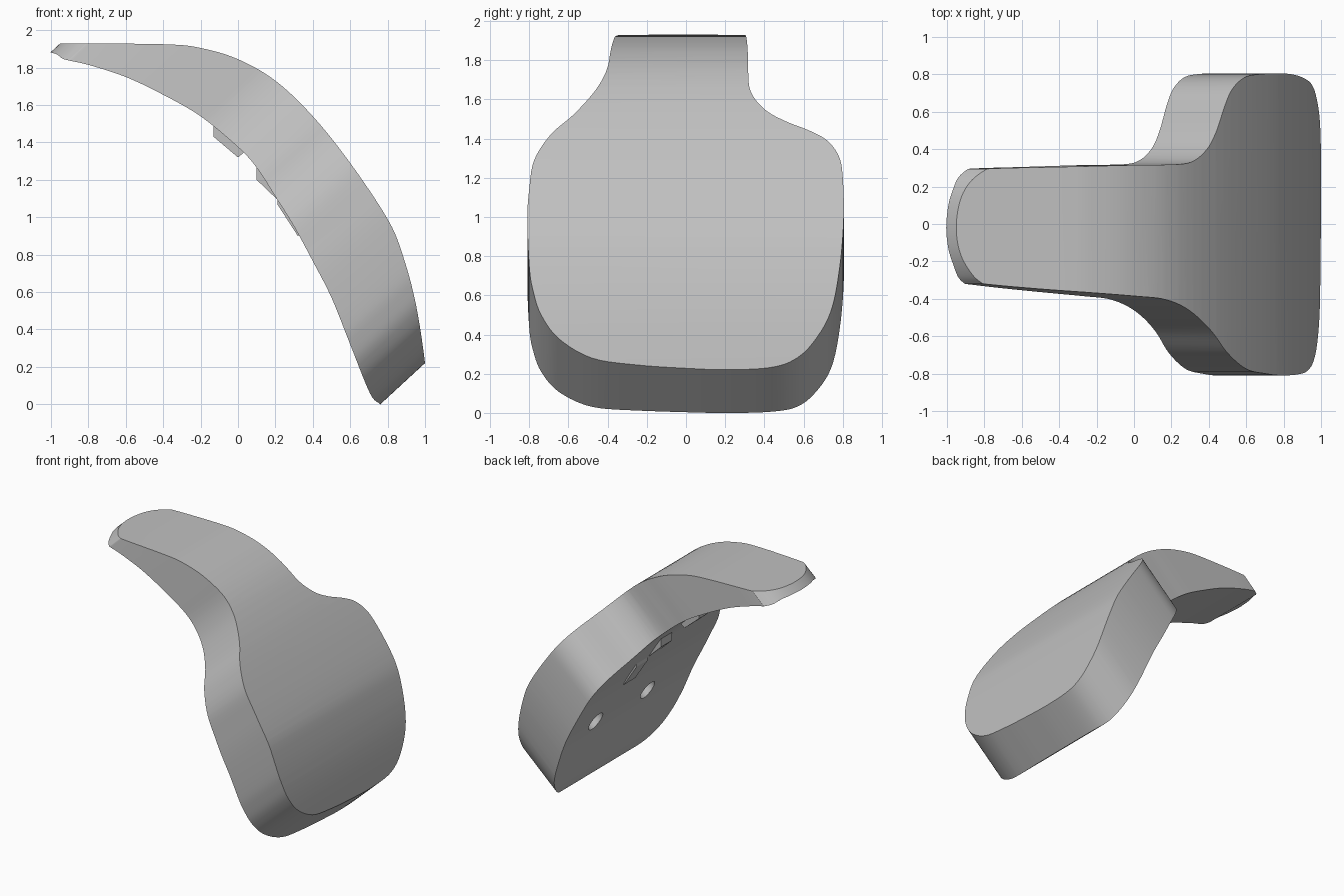
import bpy, bmesh, math
from mathutils import Vector

if "Cube" in bpy.data.objects:
    bpy.data.objects.remove(bpy.data.objects["Cube"])

# Directions: D runs through the plate thickness, E runs along the plate
D = Vector((0.735, 0, 0.678))
E = Vector((0.678, 0, -0.735))
Y = Vector((0, 1, 0))

grey = bpy.data.materials.new("light grey")
grey.diffuse_color = (0.53, 0.53, 0.53, 1)
grey.use_nodes = True
grey.node_tree.nodes["Principled BSDF"].inputs["Base Color"].default_value = grey.diffuse_color


def spline(pts, closed, n=5):
    """Catmull-Rom curve through 2D points."""
    out, m = [], len(pts)
    for i in range(m if closed else m - 1):
        if closed:
            p = [Vector(pts[(i + k) % m]) for k in (-1, 0, 1, 2)]
        else:
            p = [Vector(pts[min(max(i + k, 0), m - 1)]) for k in (-1, 0, 1, 2)]
        for j in range(n):
            t = j / n
            out.append(0.5 * (2 * p[1] + (p[2] - p[0]) * t
                              + (2 * p[0] - 5 * p[1] + 4 * p[2] - p[3]) * t * t
                              + (3 * p[1] - p[0] - 3 * p[2] + p[3]) * t ** 3))
    if not closed:
        out.append(Vector(pts[-1]))
    return out


def prism(name, ring, vec):
    """Extrude a ring of 3D points along vec."""
    bm = bmesh.new()
    f = bm.faces.new([bm.verts.new(p) for p in ring])
    r = bmesh.ops.extrude_face_region(bm, geom=[f])
    bmesh.ops.translate(bm, vec=vec, verts=[v for v in r["geom"] if isinstance(v, bmesh.types.BMVert)])
    bmesh.ops.recalc_face_normals(bm, faces=bm.faces)
    me = bpy.data.meshes.new(name)
    bm.to_mesh(me)
    bm.free()
    ob = bpy.data.objects.new(name, me)
    bpy.context.collection.objects.link(ob)
    me.materials.append(grey)
    return ob


def boolean(ob, tool, op):
    m = ob.modifiers.new(op, 'BOOLEAN')
    m.operation, m.object, m.solver = op, tool, 'EXACT'
    bpy.context.view_layer.objects.active = ob
    bpy.ops.object.modifier_apply(modifier=m.name)
    bpy.data.objects.remove(tool)


# Side profile: outer and inner curves (x, z)
outer = [(-1.25, 1.93), (-0.95, 1.93), (-0.4, 1.925), (-0.2, 1.905), (0, 1.845), (0.2, 1.73),
         (0.4, 1.54), (0.6, 1.29), (0.8, 0.99), (0.88, 0.8), (0.95, 0.54), (1.0, 0.22), (1.03, -0.1)]
inner = [(0.83, -0.07), (0.76, 0.0), (0.705, 0.06), (0.6, 0.32), (0.5, 0.57), (0.4, 0.765),
         (0.3, 0.95), (0.2, 1.11), (0.1, 1.265), (0, 1.375), (-0.2, 1.54), (-0.4, 1.655),
         (-0.6, 1.75), (-0.8, 1.815), (-0.93, 1.845), (-1.0, 1.88), (-1.25, 1.9)]
profile = spline(outer, False) + spline(inner, False)
plate = prism("curved_plate", [Vector((p.x, -1, p.y)) for p in profile], Y * 2)

# Plate outline seen through its thickness (distance along E, y)
outline = [(-0.186, 0.805), (-0.435, 0.80), (-0.566, 0.78), (-0.666, 0.72), (-0.73, 0.63),
           (-0.797, 0.50), (-0.875, 0.40), (-1.0, 0.33), (-1.17, 0.317), (-1.356, 0.315),
           (-1.686, 0.305), (-1.92, 0.297), (-1.961, 0.285), (-2.015, 0.22), (-2.05, 0.12),
           (-2.063, -0.02), (-2.05, -0.15), (-2.015, -0.25), (-1.975, -0.31), (-1.93, -0.325),
           (-1.686, -0.355), (-1.356, -0.385), (-1.195, -0.40), (-1.07, -0.435), (-0.96, -0.49),
           (-0.83, -0.58), (-0.705, -0.69), (-0.541, -0.775), (-0.363, -0.80), (-0.186, -0.81),
           (0.059, -0.80), (0.175, -0.78), (0.28, -0.74), (0.384, -0.65), (0.467, -0.48),
           (0.496, -0.25), (0.51, 0), (0.516, 0.2), (0.508, 0.42), (0.475, 0.55), (0.40, 0.65),
           (0.265, 0.74), (0.059, 0.785)]
cutter = prism("outline_cutter", [p.x * E + p.y * Y - D for p in spline(outline, True)], D * 4)
boolean(plate, cutter, 'INTERSECT')

# Two blind screw holes in the inner face
for y in (-0.2, 0.45):
    c = Vector((0.475, y, 0.615))
    ring = [c - D * 0.15 + 0.075 * (math.cos(a) * E + math.sin(a) * Y)
            for a in (math.tau * i / 32 for i in range(32))]
    boolean(plate, prism("hole_cutter", ring, D * 0.3), 'DIFFERENCE')

bpy.context.view_layer.objects.active = plate
plate.select_set(True)
bpy.ops.object.shade_smooth_by_angle(angle=math.radians(30))

# Small locating ribs on the inner face: front-face ring (x, z), y centre, half width
ribs = [([(-0.13, 1.53), (-0.13, 1.43), (0.0, 1.32), (0.03, 1.345), (0.06, 1.45)], -0.05, 0.07),
        ([(0.10, 1.32), (0.10, 1.20), (0.215, 1.09), (0.28, 1.12)], 0.1, 0.07),
        ([(0.21, 1.13), (0.21, 1.07), (0.32, 0.90), (0.40, 0.95)], 0.25, 0.07)]
for i, (ring, y, w) in enumerate(ribs):
    prism(f"inner_rib_{i + 1}", [Vector((x, y - w, z)) for x, z in ring], Y * 2 * w)
